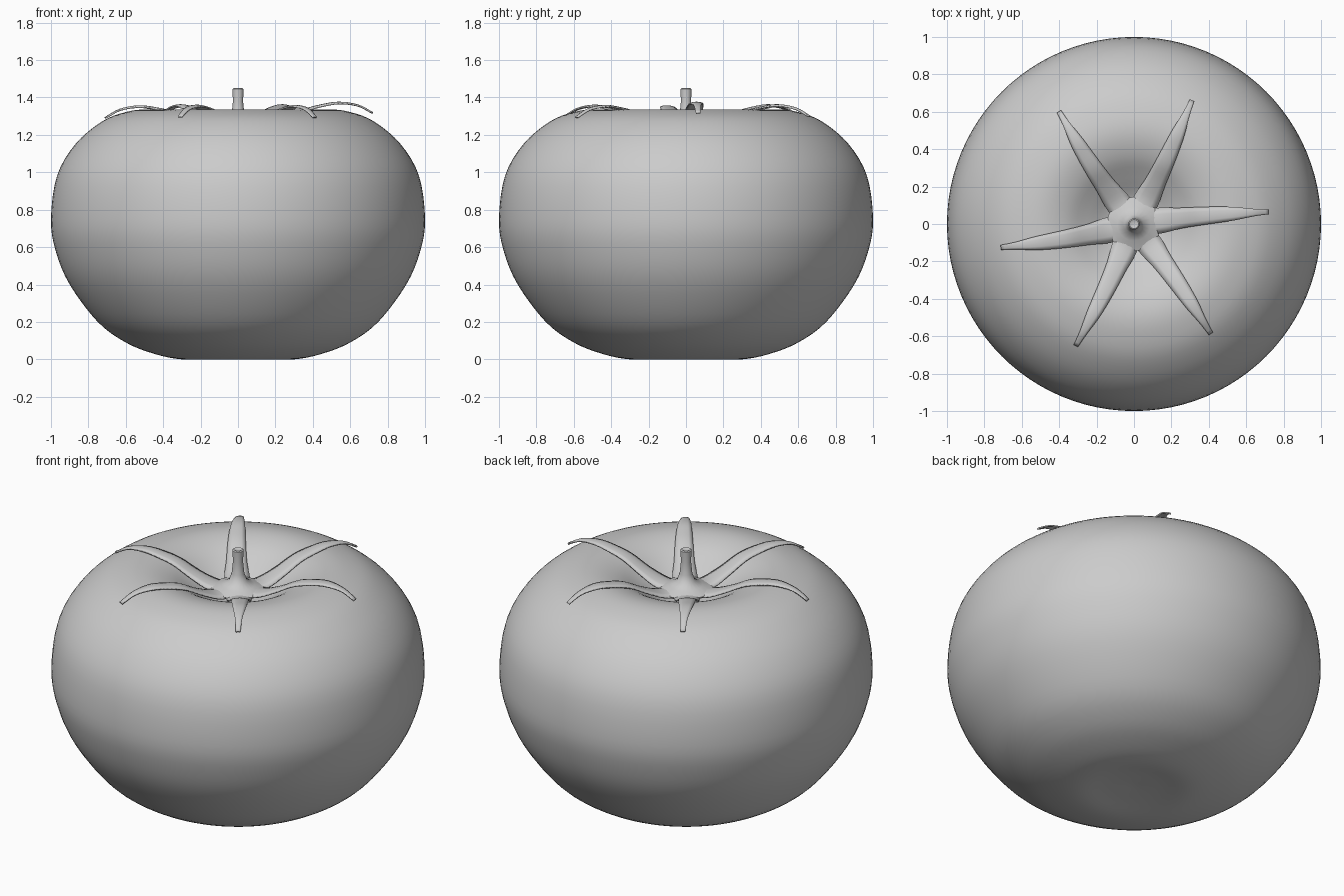
import bpy, bmesh, math
from mathutils import Vector

cube = bpy.data.objects.get("Cube")
if cube:
    bpy.data.objects.remove(cube, do_unlink=True)


def smooth_path(points, steps):
    """Catmull-Rom curve through the given points."""
    pts = [Vector(p) for p in points]
    pts = [2 * pts[0] - pts[1]] + pts + [2 * pts[-1] - pts[-2]]
    path = []
    for a, b, c, d in zip(pts, pts[1:], pts[2:], pts[3:]):
        for i in range(steps):
            t = i / steps
            path.append(0.5 * (2 * b + (c - a) * t + (2 * a - 5 * b + 4 * c - d) * t ** 2
                               + (3 * b - a - 3 * c + d) * t ** 3))
    return path + [pts[-2]]


def finish(bm, name, angle):
    bmesh.ops.recalc_face_normals(bm, faces=bm.faces)
    mesh = bpy.data.meshes.new(name)
    bm.to_mesh(mesh)
    bm.free()
    obj = bpy.data.objects.new(name, mesh)
    bpy.context.collection.objects.link(obj)
    bpy.ops.object.select_all(action='DESELECT')
    bpy.context.view_layer.objects.active = obj
    obj.select_set(True)
    bpy.ops.object.shade_smooth_by_angle(angle=math.radians(angle))
    return obj


def lathe(name, path, sides, angle):
    bm = bmesh.new()
    verts = [bm.verts.new((p.x, 0, p.y)) for p in path]
    edges = [bm.edges.new(pair) for pair in zip(verts, verts[1:])]
    bmesh.ops.spin(bm, geom=verts + edges, cent=(0, 0, 0), axis=(0, 0, 1),
                   angle=math.tau, steps=sides)
    bmesh.ops.remove_doubles(bm, verts=bm.verts, dist=1e-4)
    return finish(bm, name, angle)


# Fruit body: squat, with a deep dimple on top and a shallow one below
body_profile = [(0, .02), (.15, .012), (.3, 0), (.45, .03), (.6, .09), (.75, .2),
                (.9, .4), (.975, .58), (1, .75), (.968, .98), (.87, 1.15),
                (.73, 1.27), (.6, 1.322), (.48, 1.335), (.36, 1.305),
                (.25, 1.24), (.13, 1.17), (0, 1.15)]
lathe("fruit_body", smooth_path(body_profile, 4), 96, 60)

# Stem: thin stalk flaring into the hub of the leaf star
stem_profile = [(.0, 1.205), (.14, 1.212), (.145, 1.222), (.09, 1.242), (.05, 1.265),
                (.034, 1.31), (.027, 1.38), (.03, 1.445), (.024, 1.45), (0, 1.44)]
lathe("stem", [Vector(p) for p in stem_profile], 20, 50)

# Leaf outline: distance along the leaf, height, half width
leaf_profile = [(.04, 1.235, .06), (.14, 1.23, .068), (.25, 1.27, .055),
                (.36, 1.325, .048), (.46, 1.35, .042), (.55, 1.36, .034),
                (.65, 1.343, .019), (.73, 1.3, .012)]


def leaf(name, tip, lift, bend):
    tip = Vector((*tip, 0))
    along = tip.normalized()
    side = Vector((-along.y, along.x, 0))
    scale = tip.length / leaf_profile[-1][0]
    bm = bmesh.new()
    rows = []
    for p in smooth_path(leaf_profile, 4):
        t = p.x / leaf_profile[-1][0]
        centre = along * p.x * scale + side * bend * math.sin(math.pi * t)
        centre.z = p.y + lift * t
        # Edges droop a little from the central rib
        rows.append([bm.verts.new(centre + side * s * p.z - Vector((0, 0, .18 * s * s * p.z)))
                     for s in (-1, -.5, 0, .5, 1)])
    for a, b in zip(rows, rows[1:]):
        for i in range(4):
            bm.faces.new((a[i], a[i + 1], b[i + 1], b[i]))
    obj = finish(bm, name, 50)
    thick = obj.modifiers.new("thickness", 'SOLIDIFY')
    thick.thickness = .008
    thick.offset = 0


# Six leaves spread around the stem
leaves = [((.72, .065), .018, .01), ((.31, .66), .0, -.01), ((-.40, .60), .0, .015),
          ((-.71, -.125), -.008, .015), ((-.31, -.65), -.003, .015), ((.41, -.585), -.005, .01)]
for number, (tip, lift, bend) in enumerate(leaves, 1):
    leaf(f"leaf_{number}", tip, lift, bend)
